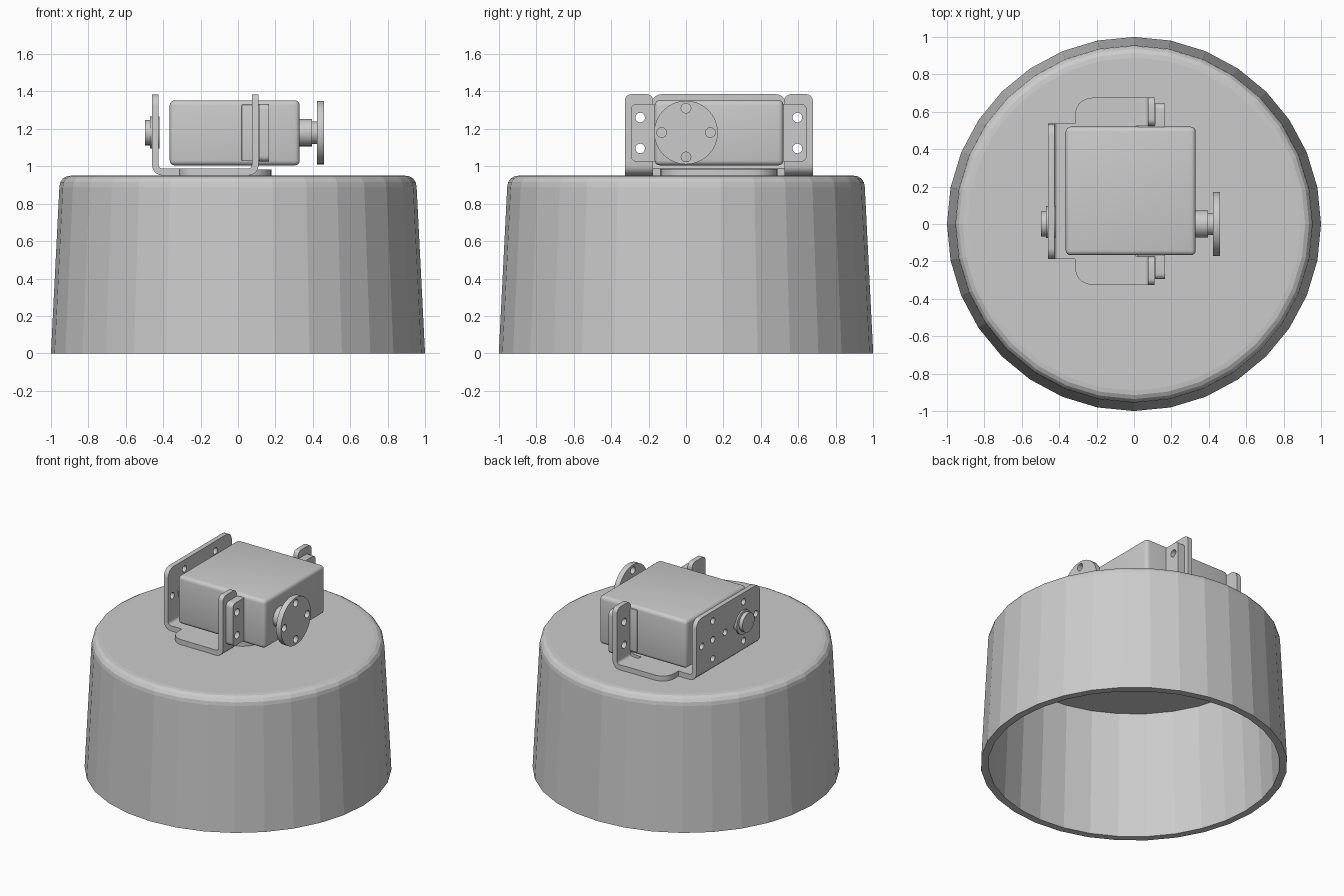
import bpy, bmesh
from math import sin, cos, pi, radians
from mathutils import Vector

if "Cube" in bpy.data.objects:
    bpy.data.objects.remove(bpy.data.objects["Cube"])

CY, AZ = 0.175, 1.18          # bracket centre line in y, shaft axis height
AX = {'x': lambda u, v, w: (w, u, v), 'y': lambda u, v, w: (u, w, v), 'z': lambda u, v, w: (u, v, w)}


def finish(name, bm, smooth=True):
    bmesh.ops.recalc_face_normals(bm, faces=bm.faces)
    me = bpy.data.meshes.new(name)
    bm.to_mesh(me)
    bm.free()
    ob = bpy.data.objects.new(name, me)
    bpy.context.collection.objects.link(ob)
    if smooth:
        bpy.ops.object.select_all(action='DESELECT')
        ob.select_set(True)
        bpy.context.view_layer.objects.active = ob
        bpy.ops.object.shade_smooth_by_angle(angle=radians(30))
    return ob


def add_prism(bm, pts, axis, lo, hi):
    a, b = ([bm.verts.new(AX[axis](u, v, w)) for u, v in pts] for w in (lo, hi))
    bm.faces.new(a)
    bm.faces.new(b)
    n = len(pts)
    for i in range(n):
        j = (i + 1) % n
        bm.faces.new((a[i], a[j], b[j], b[i]))


def prism(name, pts, axis, lo, hi, top_round=0):
    bm = bmesh.new()
    add_prism(bm, pts, axis, lo, hi)
    if top_round:             # round the upper corners of a standing plate
        zt = max(v.co.z for v in bm.verts) - 1e-4
        edges = [e for e in bm.edges if all(v.co.z > zt for v in e.verts)
                 and abs(e.verts[0].co.y - e.verts[1].co.y) < 1e-5]
        bmesh.ops.bevel(bm, geom=edges, offset=top_round, segments=5, profile=0.5, affect='EDGES')
    return finish(name, bm)


def rounded(pts):
    """Polygon with a radius per corner: (u, v, r)."""
    out, n = [], len(pts)
    for i, (u, v, r) in enumerate(pts):
        p = Vector((u, v))
        if not r:
            out.append((u, v))
            continue
        a = p + (Vector(pts[i - 1][:2]) - p).normalized() * r
        b = p + (Vector(pts[(i + 1) % n][:2]) - p).normalized() * r
        c = a + b - p
        for k in range(6):
            t = k / 5 * pi / 2
            out.append(tuple(c + (a - c) * cos(t) + (b - c) * sin(t)))
    return out


def rect(u0, u1, v0, v1, r):
    return rounded([(u0, v0, r), (u1, v0, r), (u1, v1, r), (u0, v1, r)])


def circle(u, v, r, n=24):
    return [(u + r * cos(2 * pi * i / n), v + r * sin(2 * pi * i / n)) for i in range(n)]


def drill(ob, holes, lo, hi, r=0.026):
    bm = bmesh.new()
    for y, z in holes:
        add_prism(bm, circle(y, z, r, 16), 'x', lo, hi)
    cutter = finish('hole_cutter', bm, False)
    cutter.hide_render = True
    m = ob.modifiers.new('holes', 'BOOLEAN')
    m.operation, m.object, m.solver = 'DIFFERENCE', cutter, 'EXACT'
    bpy.ops.object.select_all(action='DESELECT')
    bpy.context.view_layer.objects.active = ob
    ob.select_set(True)
    while ob.modifiers[0] != m:
        bpy.ops.object.modifier_move_to_index(modifier='holes', index=0)
    bpy.ops.object.modifier_apply(modifier='holes')
    bpy.data.objects.remove(cutter)


def box(name, x, y, z, bevel):
    bm = bmesh.new()
    add_prism(bm, [(x[0], y[0]), (x[1], y[0]), (x[1], y[1]), (x[0], y[1])], 'z', *z)
    bmesh.ops.bevel(bm, geom=bm.edges[:], offset=bevel, segments=4, profile=0.5, affect='EDGES')
    return finish(name, bm)


# Hollow tapered base, open underneath
profile = [(0.95, 0), (1, 0), (0.955, 0.89), (0.95, 0.915), (0.936, 0.935), (0.915, 0.947), (0.89, 0.95)]
bm = bmesh.new()
N = 32
rings = [[bm.verts.new((x, y, z)) for x, y in circle(0, 0, r, N)] for r, z in [(0.91, 0.9)] + profile]
for a, b in zip(rings, rings[1:]):
    for i in range(N):
        j = (i + 1) % N
        bm.faces.new((a[i], a[j], b[j], b[i]))
bm.faces.new(rings[0])
bm.faces.new(rings[-1])
finish('cup_base', bm, False)

# Pad under the bracket
prism('mounting_pad', rect(-0.32, 0.18, -0.14, 0.49, 0.15), 'z', 0.949, 0.984)

# Bracket floor, wide part
prism('bracket_floor', rounded([(-0.315, -0.325, 0.09), (0.01, -0.325, 0),
      (0.01, 0.675, 0), (-0.315, 0.675, 0.09)]), 'z', 0.951, 0.988)


# Bent L profile: wall outer face at x0, thickness t, foot reaching to x1
def bent(x0, x1, t):
    s = 1 if x1 > x0 else -1
    return rounded([(x0, 1.385, 0), (x0, 0.951, 0.055), (x1, 0.951, 0), (x1, 0.988, 0),
                    (x0 + s * t, 0.988, 0.02), (x0 + s * t, 1.385, 0)])


# Tall wall on the left, with two hole circles
wall = prism('bracket_wall', bent(-0.459, -0.31, 0.034), 'y', -0.187, 0.537, 0.06)
holes = [(0, 1.32), (-0.14, AZ), (0, 1.04), (0.09, AZ), (0.35, 1.315), (0.35, 1.045),
         (0.21, AZ), (0.35, AZ), (0.475, AZ)]
drill(wall, holes, -0.55, -0.4, 0.023)

# Ears on the right and servo mounting tabs, mirrored about the centre line
ear_z = (1.26, 1.095)
for s, side in ((-1, 'front'), (1, 'back')):
    ys = sorted((CY + s * 0.35, CY + s * 0.502))
    hy = [(CY + s * 0.42, z) for z in ear_z]
    ear = prism(side + '_ear', bent(0.11, 0.005, 0.036), 'y', *ys, 0.035)
    drill(ear, hy, 0.05, 0.15)
    y0, y1 = sorted((CY + s * 0.3, CY + s * 0.47))
    tab = prism(side + '_servo_tab', rect(y0, y1, 1.025, 1.333, 0.03), 'x', 0.111, 0.165)
    drill(tab, hy, 0.05, 0.2)

# Servo body and its collar
box('servo_body', (-0.365, 0.33), (-0.167, 0.52), (1.005, 1.352), 0.026)
box('servo_collar', (0.02, 0.163), (-0.177, 0.53), (1.027, 1.33), 0.005)

# Output shaft and drilled horn disc
prism('shaft_boss', circle(0, AZ, 0.073), 'x', 0.32, 0.395)
prism('shaft_neck', circle(0, AZ, 0.06), 'x', 0.39, 0.425)
horn = prism('horn_disc', circle(0, AZ, 0.17, 32), 'x', 0.422, 0.46)
drill(horn, [(0, AZ + 0.13), (0, AZ - 0.13), (0.13, AZ), (-0.13, AZ)], 0.4, 0.5)

# Pivot on the tall wall
prism('pivot_flange', circle(0.01, AZ, 0.085), 'x', -0.47, -0.42)
prism('pivot_cap', circle(0, AZ, 0.068), 'x', -0.497, -0.46)
